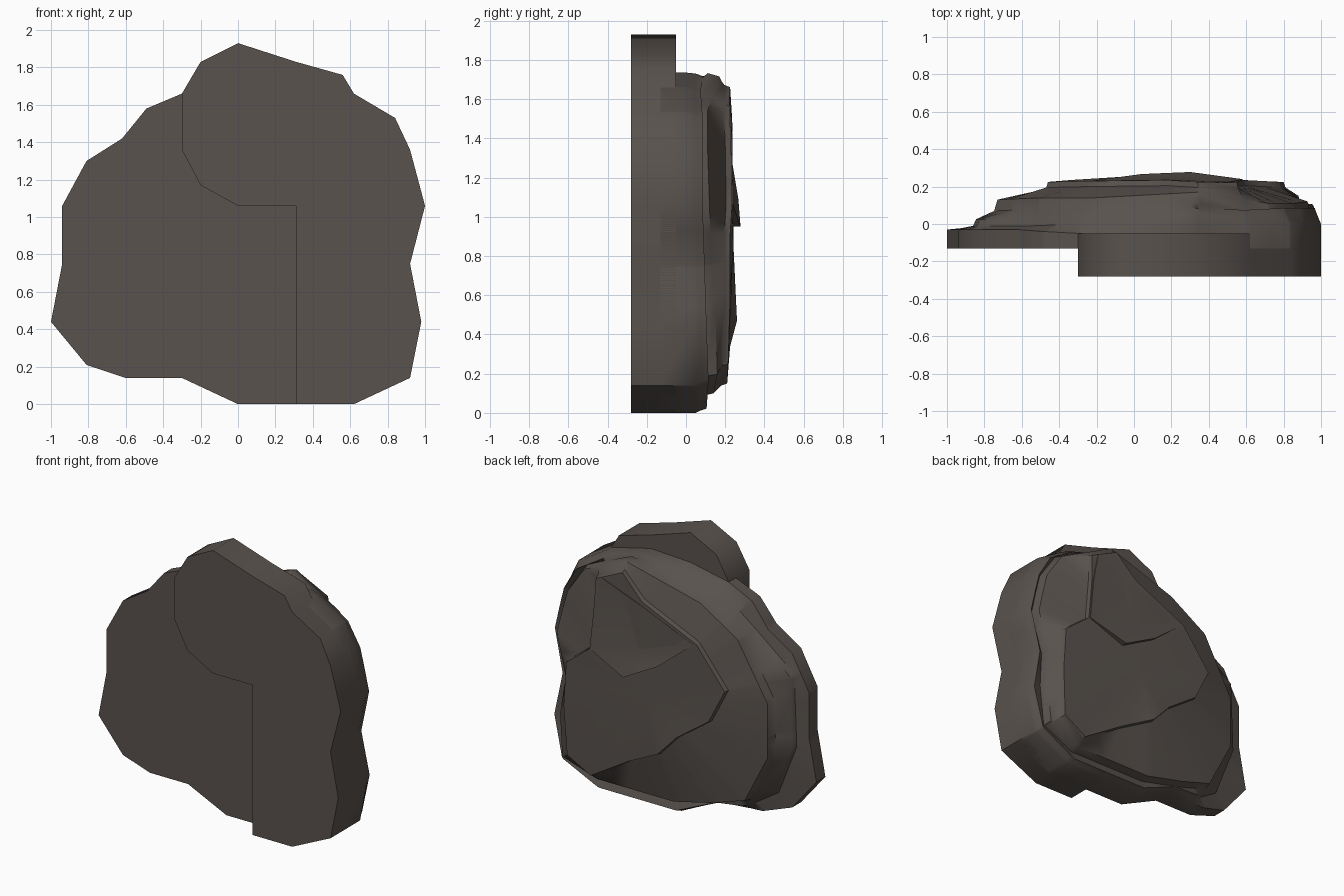
import bpy, bmesh, math

if "Cube" in bpy.data.objects:
    bpy.data.objects.remove(bpy.data.objects["Cube"])

CX, CZ = 0.15, 0.85  # axis the layers are stacked around

rock = bpy.data.materials.new("dark_stone")
rock.diffuse_color = (0.1, 0.085, 0.075, 1)
rock.use_nodes = True
rock.node_tree.nodes["Principled BSDF"].inputs["Base Color"].default_value = rock.diffuse_color


def finish(bm, name):
    bmesh.ops.recalc_face_normals(bm, faces=bm.faces)
    me = bpy.data.meshes.new(name)
    bm.to_mesh(me)
    bm.free()
    ob = bpy.data.objects.new(name, me)
    bpy.context.collection.objects.link(ob)
    me.materials.append(rock)
    bpy.ops.object.select_all(action='DESELECT')
    ob.select_set(True)
    bpy.context.view_layer.objects.active = ob
    bpy.ops.object.shade_smooth_by_angle(angle=math.radians(48))
    return ob


def prism(name, back, front_y):
    """Slab whose back points are (x, z, y) and whose front is flat at front_y."""
    bm = bmesh.new()
    b = [bm.verts.new((x, y, z)) for x, z, y in back]
    f = [bm.verts.new((x, front_y, z)) for x, z, y in back]
    bm.faces.new(f)
    bm.faces.new(b)
    for i in range(len(b)):
        j = (i + 1) % len(b)
        bm.faces.new((f[i], f[j], b[j], b[i]))
    bm.normal_update()
    bmesh.ops.triangulate(bm, faces=[fc for fc in bm.faces if len(fc.verts) > 4],
                          ngon_method='EAR_CLIP')
    return finish(bm, name)


def angle(p):
    return math.atan2(p[1] - CZ, p[0] - CX) % math.tau


def sample(ring, a):
    """Point where a ray at angle a meets the ring, with depth interpolated."""
    dx, dz = math.cos(a), math.sin(a)
    pts = sorted(ring, key=angle)
    for i, p in enumerate(pts):
        q = pts[(i + 1) % len(pts)]
        ap = angle(p)
        span = (angle(q) - ap) % math.tau
        if (a - ap) % math.tau <= span + 1e-9:
            cp = (p[0] - CX) * dz - (p[1] - CZ) * dx
            cq = (q[0] - CX) * dz - (q[1] - CZ) * dx
            t = cp / (cp - cq)
            return tuple(p[k] + t * (q[k] - p[k]) for k in range(3))
    return pts[0]


def grow(ring, s, dy):
    return [(CX + (x - CX) * s, CZ + (z - CZ) * s, y + dy) for x, z, y in ring]


# Layer outlines as (x, z, y)
rim = [(0, 0, .05), (.62, 0, .05), (.92, .14, .05), (.98, .44, .04), (.92, .75, .03),
       (1, 1.06, 0), (.92, 1.36, 0), (.84, 1.53, 0), (.62, 1.66, 0), (.31, 1.735, 0),
       (0, 1.72, -.03), (-.3, 1.66, -.05), (-.49, 1.58, -.04), (-.62, 1.42, -.03),
       (-.81, 1.3, -.03), (-.94, 1.06, -.03), (-.94, .75, -.03), (-1, .44, -.03),
       (-.81, .21, -.03), (-.6, .14, 0), (-.3, .14, .03)]
front = [(x, z, -.13) for x, z, y in rim]
ledge_low = [(0, .01, .07), (.62, .01, .07), (.9, .15, .08), (.97, .44, .07), (.91, .75, .06),
             (.98, 1.06, .05), (.91, 1.35, .05), (.81, 1.52, .05), (.6, 1.65, .04),
             (.31, 1.73, .05), (0, 1.69, .01), (-.3, 1.6, 0), (-.55, 1.4, -.01),
             (-.84, 1.17, -.01), (-.86, .66, -.01), (-.72, .3, -.01), (-.5, .16, .03),
             (-.3, .14, .05)]
ledge_top = grow(ledge_low, .985, .035)
terrace = [(0, .1, .14), (.6, .1, .14), (.86, .2, .16), (.88, .5, .15), (.85, .75, .13),
           (.93, 1.05, .12), (.85, 1.35, .11), (.72, 1.54, .11), (.34, 1.715, .17),
           (-.21, 1.56, .14), (-.5, 1.38, .14), (-.73, .98, .13), (-.73, .6, .13),
           (-.55, .25, .13), (-.3, .17, .14)]
terrace_low = grow(terrace, 1.02, -.06)
plateau = [(.04, .47, .26), (-.1, .62, .25), (-.34, .79, .235), (-.46, 1.03, .225),
           (-.24, 1.31, .23), (.18, 1.5, .235), (.34, 1.66, .225), (.55, 1.58, .22),
           (.56, 1.36, .23), (.59, 1.06, .235), (.78, .91, .225), (.8, .6, .225),
           (.78, .25, .215), (.6, .15, .21), (.29, .34, .225)]
plateau_low = grow(plateau, 1.015, -.03)

# Layered body lofted through the outlines
rings = [front, rim, ledge_low, ledge_top, terrace_low, terrace, plateau_low, plateau]
angles = []
for r in (rim, ledge_low, terrace, plateau):  # the rim corners are always kept
    angles += [a for a in map(angle, r) if all(abs(a - b) > 0.012 for b in angles)]
angles.sort()
bm = bmesh.new()
loops = []
for r in rings:
    pts = [sample(r, a) for a in angles]
    loops.append([bm.verts.new((x, y, z)) for x, z, y in pts])
n = len(angles)
for lo, hi in zip(loops, loops[1:]):
    for i in range(n):
        j = (i + 1) % n
        bm.faces.new((lo[i], lo[j], hi[j], hi[i]))
for loop, y in ((loops[0], -.13), (loops[-1], .242)):
    c = bm.verts.new((CX, y, CZ))
    for i in range(n):
        bm.faces.new((loop[i], loop[(i + 1) % n], c))
finish(bm, "layered_rock_body")

# Thick front slab, including the lobe that rises above the body
slab = [(.31, 0), (.62, 0), (.92, .14), (.98, .44), (.92, .75), (1, 1.06), (.92, 1.36),
        (.84, 1.53), (.62, 1.66), (.56, 1.76), (.31, 1.83), (0, 1.93), (-.2, 1.83),
        (-.3, 1.66), (-.3, 1.36), (-.2, 1.17), (0, 1.06), (.31, 1.06)]
prism("front_slab", [(x, z, -.05) for x, z in slab], -.28)

# Raised flake on the back plateau with a lip at its lower edge
prism("back_flake", [(.3, .95, .278), (.58, 1.06, .24), (.55, 1.36, .235), (.5, 1.58, .225),
                     (.18, 1.47, .237), (-.22, 1.3, .232), (.04, 1.09, .267)], .2)
